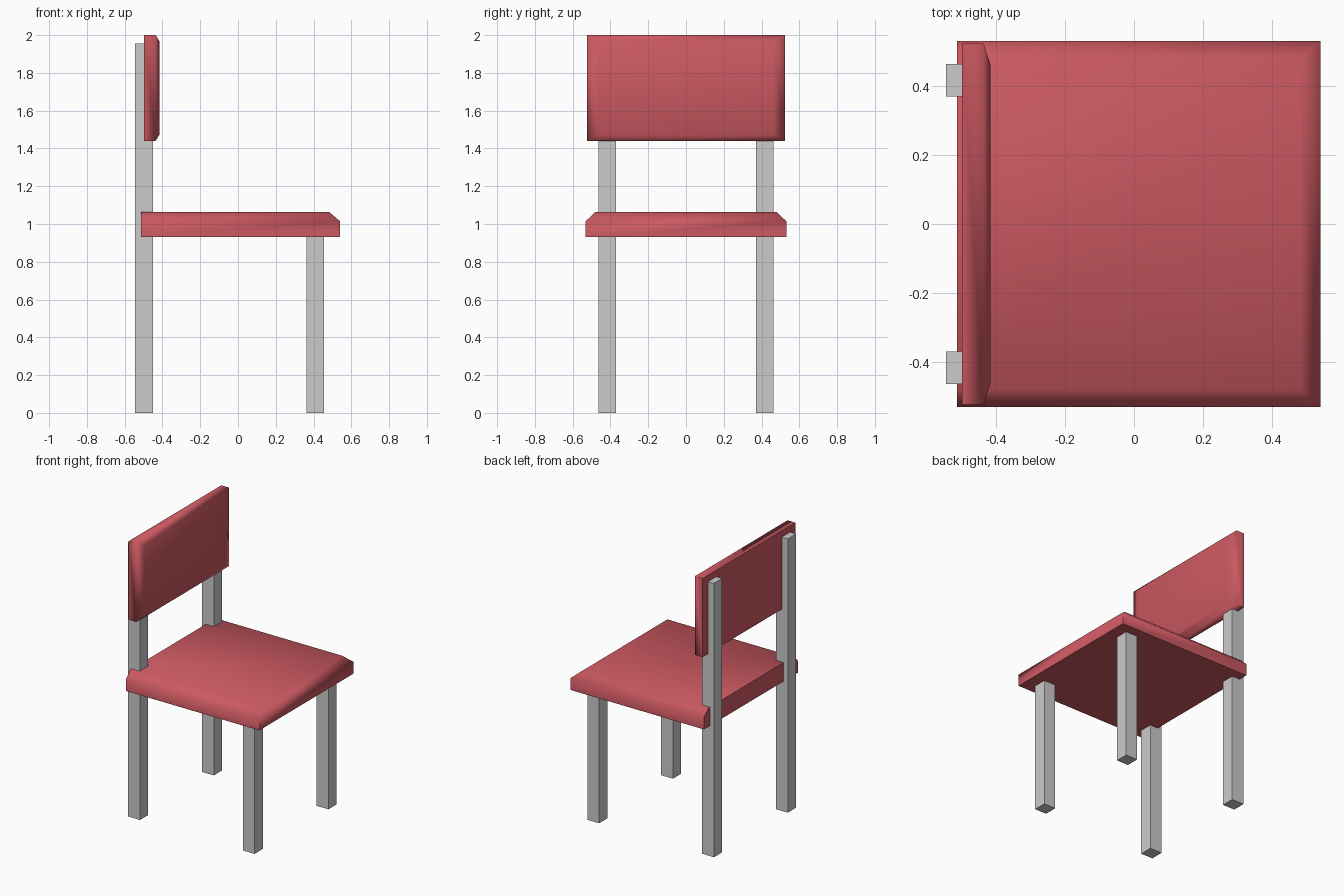
import bpy, bmesh, math

if "Cube" in bpy.data.objects:
    bpy.data.objects.remove(bpy.data.objects["Cube"])

red = bpy.data.materials.new("red")
red.diffuse_color = (0.60, 0.10, 0.12, 1)
red.use_nodes = True
red.node_tree.nodes["Principled BSDF"].inputs["Base Color"].default_value = red.diffuse_color


def finish(name, bm, mat=None):
    bmesh.ops.recalc_face_normals(bm, faces=bm.faces)
    me = bpy.data.meshes.new(name)
    bm.to_mesh(me)
    bm.free()
    ob = bpy.data.objects.new(name, me)
    bpy.context.collection.objects.link(ob)
    if mat:
        me.materials.append(mat)
    return ob


def box(name, x0, x1, y0, y1, z0, z1):
    bm = bmesh.new()
    bmesh.ops.create_cube(bm, size=1)
    for v in bm.verts:
        v.co = ((x0 + x1) / 2 + v.co.x * (x1 - x0),
                (y0 + y1) / 2 + v.co.y * (y1 - y0),
                (z0 + z1) / 2 + v.co.z * (z1 - z0))
    return finish(name, bm)


def cushion(name, rings):
    """Closed pad through stacked four-point rings, soft over its chamfers."""
    bm = bmesh.new()
    loops = [[bm.verts.new(p) for p in r] for r in rings]
    for a, b in zip(loops, loops[1:]):
        for i in range(4):
            j = (i + 1) % 4
            bm.faces.new((a[i], a[j], b[j], b[i]))
    bm.faces.new(loops[0][::-1])
    bm.faces.new(loops[-1])
    ob = finish(name, bm, red)
    bpy.ops.object.select_all(action='DESELECT')
    ob.select_set(True)
    bpy.context.view_layer.objects.active = ob
    bpy.ops.object.shade_smooth_by_angle(angle=math.radians(80))


def rect(a0, a1, b0, b1):
    return [(a0, b0), (a1, b0), (a1, b1), (a0, b1)]


# Legs: tall rear posts and short front legs
for side, s in (("right", -1), ("left", 1)):
    y0, y1 = sorted((s * 0.37, s * 0.463))
    box("back_leg_" + side, -0.545, -0.45, y0, y1, 0, 1.955)
    box("front_leg_" + side, 0.362, 0.455, y0, y1, 0, 0.935)

# Seat: chamfered at the front and sides, square at the back
cushion("seat", [[(x, y, z) for x, y in rect(-0.513, x1, -w, w)]
                 for z, x1, w in ((0.93, 0.54, 0.531), (1.015, 0.54, 0.531),
                                  (1.063, 0.483, 0.48))])

# Backrest: chamfered all round its front face
cushion("backrest", [[(x, y, z) for y, z in rect(-w, w, z0, z1)]
                     for x, w, z0, z1 in ((-0.498, 0.523, 1.44, 2.0),
                                          (-0.436, 0.523, 1.44, 2.0),
                                          (-0.416, 0.462, 1.472, 1.968))])
